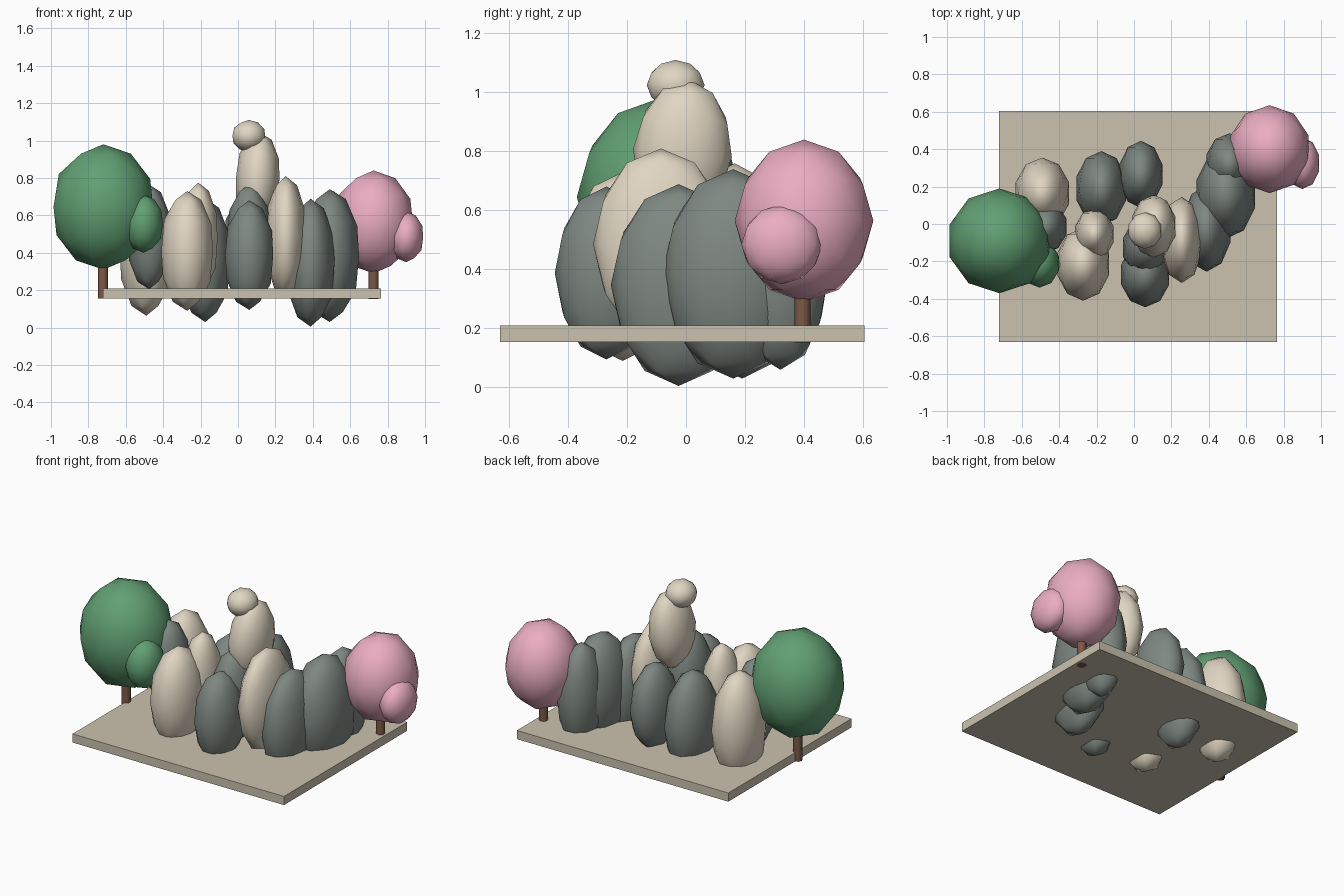
import bpy
from math import radians

if "Cube" in bpy.data.objects:
    bpy.data.objects.remove(bpy.data.objects["Cube"])


def mat(name, rgb):
    m = bpy.data.materials.new(name)
    m.diffuse_color = (*rgb, 1)
    m.use_nodes = True
    m.node_tree.nodes["Principled BSDF"].inputs["Base Color"].default_value = m.diffuse_color
    return m


GREY = mat("grey_stone", (0.21, 0.245, 0.225))
CREAM = mat("cream_stone", (0.75, 0.67, 0.54))
GREEN = mat("green_leaf", (0.12, 0.35, 0.17))
PINK = mat("pink_blossom", (0.83, 0.42, 0.54))
BARK = mat("bark", (0.21, 0.10, 0.06))
SAND = mat("sand", (0.60, 0.54, 0.43))


def blob(name, loc, radii, material, tilt=(0, 0, 0)):
    """Low-poly smooth ellipsoid."""
    bpy.ops.mesh.primitive_ico_sphere_add(subdivisions=2, radius=1, location=loc,
                                          rotation=[radians(a) for a in tilt])
    ob = bpy.context.object
    ob.name = name
    ob.scale = radii
    ob.data.materials.append(material)
    bpy.ops.object.shade_smooth()
    return ob


def trunk(name, x, y, z0, z1):
    bpy.ops.mesh.primitive_cylinder_add(vertices=8, radius=0.027, depth=z1 - z0,
                                        location=(x, y, (z0 + z1) / 2))
    ob = bpy.context.object
    ob.name = name
    ob.data.materials.append(BARK)
    bpy.ops.object.shade_smooth_by_angle(angle=radians(50))


# Ground slab
bpy.ops.mesh.primitive_cube_add(size=1, location=(0.022, -0.013, 0.182))
slab = bpy.context.object
slab.name = "ground_slab"
slab.scale = (1.485, 1.235, 0.055)
slab.data.materials.append(SAND)

# Ring of standing stones: name, centre, radii, material
stones = [
    ("front_left_stone", (-0.272, -0.215, 0.41), (0.145, 0.195, 0.32), CREAM),
    ("inner_left_stone", (-0.212, -0.055, 0.475), (0.108, 0.14, 0.30), CREAM),
    ("front_stone", (0.06, -0.27, 0.388), (0.135, 0.175, 0.293), GREY),
    ("inner_front_stone", (0.06, -0.125, 0.47), (0.125, 0.16, 0.30), GREY),
    ("front_right_stone", (0.255, -0.085, 0.485), (0.115, 0.23, 0.325), CREAM),
    ("right_stone", (0.388, -0.025, 0.347), (0.135, 0.23, 0.342), GREY),
    ("outer_right_stone", (0.49, 0.16, 0.385), (0.165, 0.24, 0.355), GREY),
    ("back_right_stone", (0.51, 0.32, 0.395), (0.13, 0.165, 0.335), GREY),
    ("back_left_stone", (-0.175, 0.19, 0.36), (0.14, 0.20, 0.33), GREY),
    ("back_stone", (0.037, 0.265, 0.435), (0.12, 0.18, 0.275), GREY),
    ("outer_left_stone", (-0.49, 0.165, 0.412), (0.15, 0.19, 0.348), CREAM),
    ("inner_outer_left_stone", (-0.475, -0.015, 0.485), (0.12, 0.14, 0.28), GREY),
]
for s in stones:
    blob(*s)

# Tall central stone with a cap stone
blob("central_stone", (0.105, -0.012, 0.795), (0.122, 0.168, 0.25), CREAM, (-5, 3, 0))
blob("cap_stone", (0.058, -0.035, 1.025), (0.092, 0.098, 0.085), CREAM)

# Trees
trunk("green_tree_trunk", -0.722, -0.09, 0.155, 0.42)
blob("green_tree_crown", (-0.72, -0.09, 0.645), (0.28, 0.28, 0.335), GREEN)
blob("green_tree_tuft", (-0.505, -0.21, 0.555), (0.108, 0.13, 0.155), GREEN)
trunk("pink_tree_trunk", 0.725, 0.395, 0.153, 0.40)
blob("pink_tree_crown", (0.725, 0.40, 0.565), (0.22, 0.235, 0.275), PINK)
blob("pink_tree_tuft", (0.90, 0.325, 0.485), (0.095, 0.138, 0.135), PINK)
